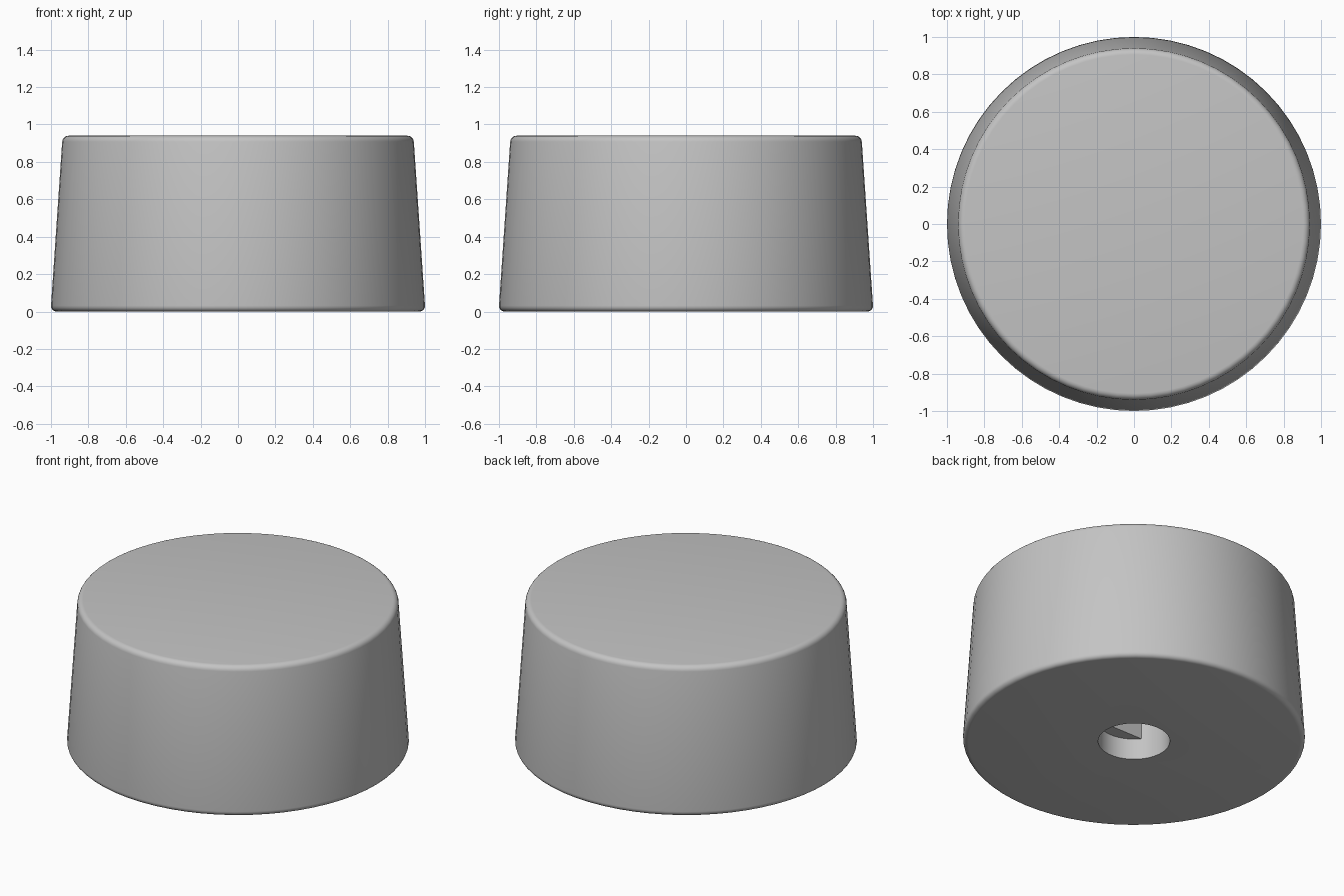
import bpy
import math

if "Cube" in bpy.data.objects:
    bpy.data.objects.remove(bpy.data.objects["Cube"])

HEIGHT = 0.94
BORE_RADIUS = 0.21
LEDGE_Z = 0.136     # where the round bore becomes D-shaped
BORE_TOP = 0.66
FLAT_Y = -0.13      # position of the flat in the D-shaped bore

grey = bpy.data.materials.new("plain grey")
grey.use_nodes = True
colour = (0.55, 0.55, 0.55, 1)
grey.diffuse_color = colour
grey.node_tree.nodes["Principled BSDF"].inputs["Base Color"].default_value = colour


def cone(name, r_bottom, r_top, z0, z1, sides=64):
    bpy.ops.mesh.primitive_cone_add(vertices=sides, radius1=r_bottom, radius2=r_top,
                                    depth=z1 - z0, location=(0, 0, (z0 + z1) / 2))
    obj = bpy.context.object
    obj.name = name
    obj.data.materials.append(grey)
    return obj


def apply_modifier(obj, name, kind, **settings):
    mod = obj.modifiers.new(name, kind)
    for key, value in settings.items():
        setattr(mod, key, value)
    bpy.context.view_layer.objects.active = obj
    bpy.ops.object.modifier_apply(modifier=mod.name)


def cut(obj, cutter):
    cutter.hide_render = True
    apply_modifier(obj, "cut", 'BOOLEAN', operation='DIFFERENCE',
                   solver='EXACT', object=cutter)
    bpy.data.objects.remove(cutter)


# Tapered knob body with rounded rims
body = cone("knob_body", 1.002, 0.938, 0, HEIGHT)
apply_modifier(body, "rounded rims", 'BEVEL', width=0.032, segments=5,
               limit_method='ANGLE', angle_limit=math.radians(40))

# D-shaped shaft socket, its flat side trimmed from a round cutter
socket = cone("socket_cutter", BORE_RADIUS, BORE_RADIUS, LEDGE_Z - 0.1, BORE_TOP)
bpy.ops.mesh.primitive_cube_add(size=2, location=(0, FLAT_Y - 1, 0.5))
cut(socket, bpy.context.object)
cut(body, socket)

# Round lead-in at the underside
cut(body, cone("lead_in_cutter", BORE_RADIUS, BORE_RADIUS, -0.1, LEDGE_Z))

bpy.ops.object.select_all(action='DESELECT')
body.select_set(True)
bpy.context.view_layer.objects.active = body
bpy.ops.object.shade_smooth_by_angle(angle=math.radians(30))
